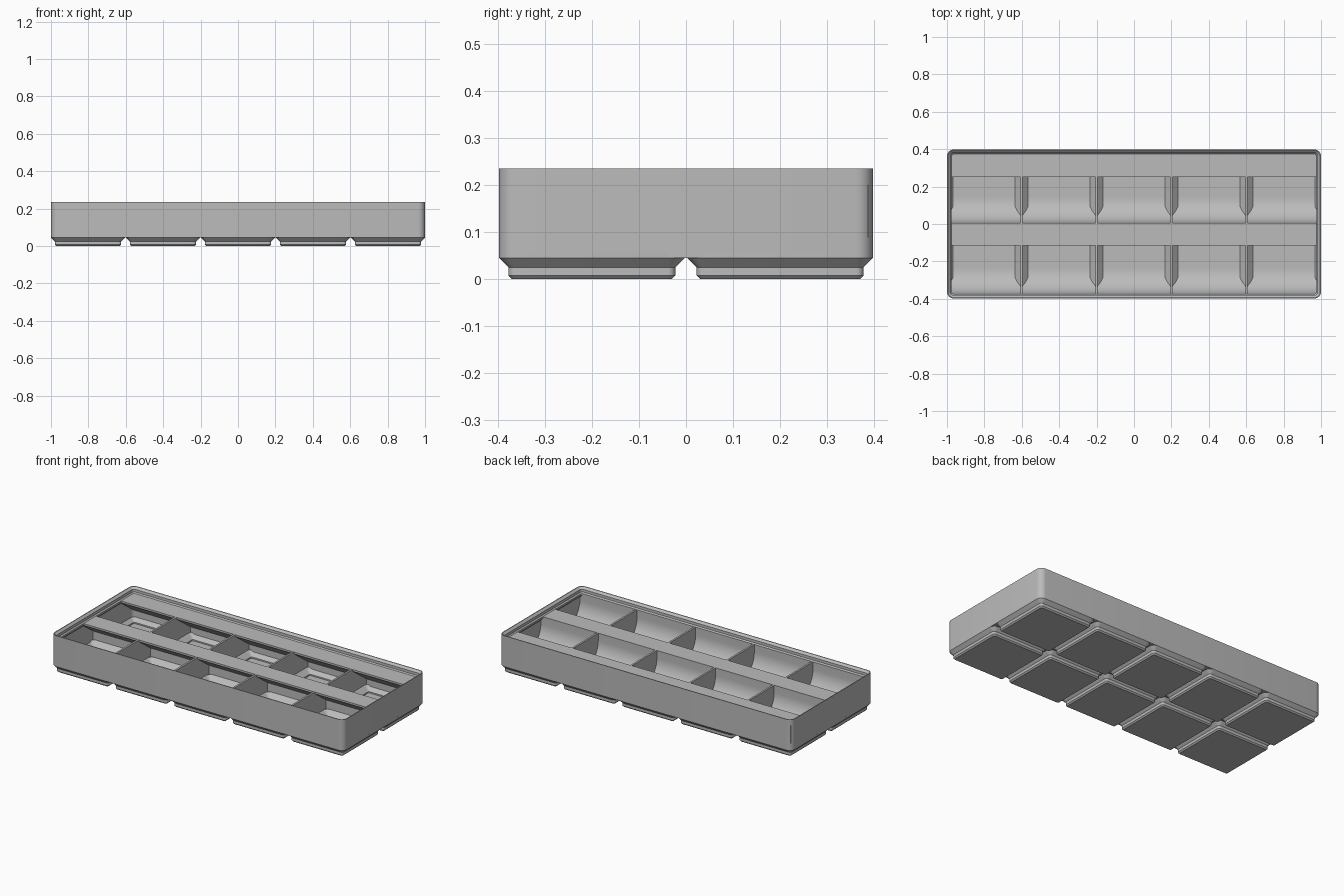
import bpy, bmesh, math

cube = bpy.data.objects.get("Cube")
if cube:
    bpy.data.objects.remove(cube, do_unlink=True)

grey = bpy.data.materials.new("plastic_grey")
grey.use_nodes = True
grey.diffuse_color = (0.5, 0.5, 0.5, 1)
grey.node_tree.nodes["Principled BSDF"].inputs["Base Color"].default_value = (0.5, 0.5, 0.5, 1)

# Main dimensions
PITCH = 0.401
HX, HY = 1.0, 0.3986
BASE, TOP = 0.0453, 0.2005
COLUMNS = [i * PITCH for i in range(-2, 3)]
SEAMS = [(i + 0.5) * PITCH for i in range(-2, 2)]


def finish(name, bm, closed=True):
    if closed:
        bmesh.ops.recalc_face_normals(bm, faces=bm.faces)
    mesh = bpy.data.meshes.new(name)
    bm.to_mesh(mesh)
    bm.free()
    mesh.materials.append(grey)
    obj = bpy.data.objects.new(name, mesh)
    bpy.context.collection.objects.link(obj)
    bpy.ops.object.select_all(action='DESELECT')
    obj.select_set(True)
    bpy.context.view_layer.objects.active = obj
    bpy.ops.object.shade_smooth_by_angle(angle=math.radians(25))
    return obj


def rounded_ring(bm, cx, cy, hx, hy, r, z, n=6):
    """Ring of vertices around a rounded rectangle."""
    ring = []
    for q, (sx, sy) in enumerate([(1, 1), (-1, 1), (-1, -1), (1, -1)]):
        for k in range(n + 1):
            a = math.pi / 2 * (q + k / n)
            ring.append(bm.verts.new((cx + sx * (hx - r) + r * math.cos(a),
                                      cy + sy * (hy - r) + r * math.sin(a), z)))
    return ring


def bridge(bm, a, b):
    for i in range(len(a)):
        j = (i + 1) % len(a)
        bm.faces.new((a[i], a[j], b[j], b[i]))


def prism(name, points, axis, start, end):
    """Extrude a polygon along x (points are y, z) or along z (points are x, y)."""
    bm = bmesh.new()
    place = (lambda p, t: (t, *p)) if axis == 'x' else (lambda p, t: (*p, t))
    a = [bm.verts.new(place(p, start)) for p in points]
    b = [bm.verts.new(place(p, end)) for p in points]
    bm.faces.new(a)
    bm.faces.new(b)
    bridge(bm, a, b)
    return finish(name, bm)


def rect(x0, x1, y0, y1):
    return [(x0, y0), (x1, y0), (x1, y1), (x0, y1)]


# Outer wall with stacking lip: (inset, height) profile swept round the bin
bm = bmesh.new()
wall_profile = [(0, BASE), (0, 0.2357), (0.005, 0.2357), (0.018, 0.2235), (0.018, 0.207),
                (0.025, 0.2), (0.025, 0.189), (0.0115, 0.1755), (0.0115, BASE)]
rings = [rounded_ring(bm, 0, 0, HX - d, HY - d, max(0.036 - d, 0.01), z)
         for d, z in wall_profile]
for i, ring in enumerate(rings):
    bridge(bm, ring, rings[(i + 1) % len(rings)])
finish("outer_wall", bm)

# Hollow feet: (half width, corner radius, height), outside upward then inside down
foot_profile = [(0.170, 0.008, 0), (0.1776, 0.0153, 0.0076), (0.1776, 0.0153, 0.0248),
                (0.1981, 0.036, BASE), (0.1981, 0.036, 0.058), (0.195, 0.033, 0.058),
                (0.165, 0.007, 0.028), (0.165, 0.007, 0.02)]
for cx in COLUMNS:
    for cy in (-PITCH / 2, PITCH / 2):
        bm = bmesh.new()
        rings = [rounded_ring(bm, cx, cy, h, h, r, z) for h, r, z in foot_profile]
        for a, b in zip(rings, rings[1:]):
            bridge(bm, a, b)
        bm.faces.new(rings[0])
        bm.faces.new(rings[-1])
        finish("foot", bm)

# Dividers between compartments
for x in SEAMS:
    prism("cross_divider", rect(x - 0.0057, x + 0.0057, -0.392, 0.392), 'z', BASE, TOP - 0.0005)
prism("long_divider", rect(-0.992, 0.992, -0.0057, 0.0057), 'z', BASE, TOP)

# Webs that fill the star-shaped gaps where rounded feet meet
C = 0.036
for x in SEAMS:
    for y in (-PITCH, 0, PITCH):
        pts = [(x + C, y), (x, y + C), (x - C, y), (x, y - C)]
        pts = [(px, max(-0.397, min(0.397, py))) for px, py in pts]
        prism("foot_web", pts, 'z', BASE, 0.052)
for x in (-HX, HX):
    s = 1 if x > 0 else -1
    prism("foot_web", [(s * 0.9985, -C), (s * 0.9985, C), (s * (HX - C), 0)], 'z', BASE, 0.052)

# Curved finger scoops at the front of each compartment
R = 0.135
for y0 in (-0.373, 0.006):
    path = [(y0, TOP - 0.0005)]
    for k in range(17):
        a = math.pi / 2 * k / 16
        path.append((y0 + R - R * math.cos(a), 0.0205 + R - R * math.sin(a)))
    for cx in COLUMNS:
        bm = bmesh.new()
        pairs = []
        for y, z in path:
            w = min(0.195, 0.168 + max(0, z - 0.028))
            pairs.append([bm.verts.new((cx + s * w, y, z)) for s in (-1, 1)])
        for (a, b), (c, d) in zip(pairs, pairs[1:]):
            bm.faces.new((a, c, d, b))
        finish("scoop", bm, closed=False)

# Label shelves with sloped undersides along the back of each row
for tip, back in ((-0.116, 0.004), (0.25, 0.389)):
    prism("label_shelf", [(tip, TOP), (tip, 0.189), (back, 0.189 - (back - tip) * 0.727),
                          (back, TOP)], 'x', -0.99, 0.99)
